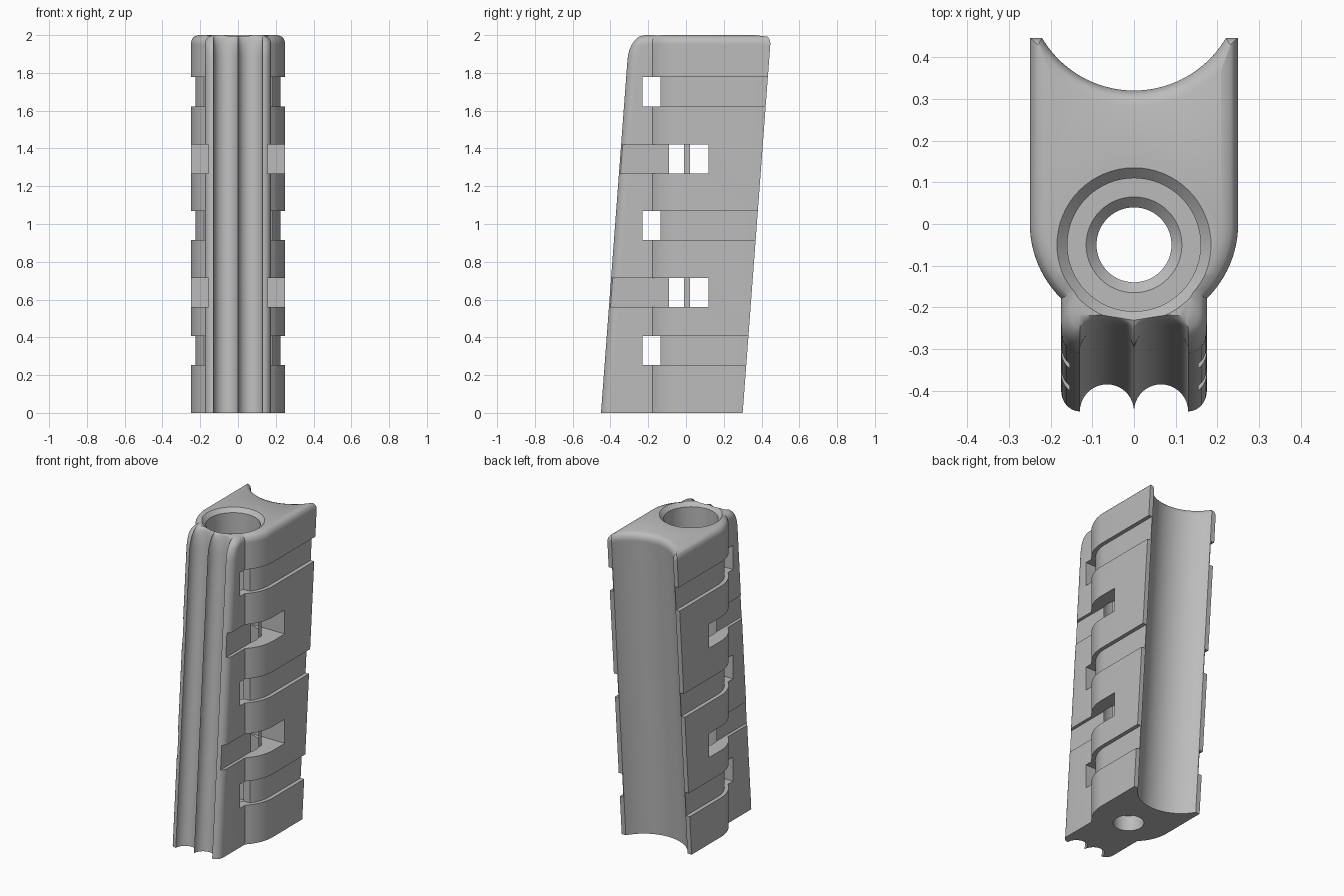
import bpy, bmesh, math

cube = bpy.data.objects.get("Cube")
if cube:
    bpy.data.objects.remove(cube, do_unlink=True)

H = 2.0        # height
LEAN = 0.075   # backward lean of the front and back surfaces per unit of height
SLOT = 0.155   # height of every side slot

grey = bpy.data.materials.new("matte_grey")
grey.use_nodes = True
colour = (0.5, 0.5, 0.5, 1)
grey.diffuse_color = colour
grey.node_tree.nodes["Principled BSDF"].inputs["Base Color"].default_value = colour


def make_object(name, bm):
    bmesh.ops.recalc_face_normals(bm, faces=bm.faces)
    mesh = bpy.data.meshes.new(name)
    bm.to_mesh(mesh)
    bm.free()
    mesh.materials.append(grey)
    obj = bpy.data.objects.new(name, mesh)
    bpy.context.collection.objects.link(obj)
    return obj


def arc(cx, cy, rx, ry, a0, a1, n):
    angles = [math.radians(a0 + (a1 - a0) * i / n) for i in range(n + 1)]
    return [(cx + rx * math.cos(a), cy + ry * math.sin(a)) for a in angles]


def skin(bm, rings):
    """Join rings of equal length with quads and cap both ends."""
    loops = [[bm.verts.new(p) for p in ring] for ring in rings]
    n = len(loops[0])
    for low, high in zip(loops, loops[1:]):
        for i in range(n):
            j = (i + 1) % n
            bm.faces.new((low[i], low[j], high[j], high[i]))
    bm.faces.new(loops[0])
    bm.faces.new(loops[-1])


def rounding(z, height, amount):
    """Inset of an elliptical fillet that ends at the top."""
    t = max(0.0, (z - (H - height)) / height)
    return amount * (1 - math.sqrt(max(0.0, 1 - t * t)))


def section(z):
    """Horizontal outline of the grip at height z."""
    side = rounding(z, 0.05, 0.04)
    front = rounding(z, 0.13, 0.08)
    lean = LEAN * z
    xs, xf = 0.25 - side, 0.175 - side
    # back tip and concave back channel
    radius, centre = 0.256 + side, 0.43 + lean
    tip = min(0.30 + lean - side, centre - math.sqrt(radius ** 2 - (xs - 0.003) ** 2))
    half = math.degrees(math.acos((centre - tip) / radius))
    channel = arc(0, centre, radius, radius, -90, -90 + half, 20)
    # straight side, then round shoulder into the narrower front
    shoulder = math.degrees(math.acos(xf / xs))
    pts = channel + [(xs, tip)] + arc(0, 0, xs, xs, 0, -shoulder, 12)
    # rounded outer lobe and finger flute
    yf = -0.45 + lean + front
    pts += arc(0.13, yf + 0.05, xf - 0.13, 0.05, 0, -90, 8)
    pts += arc(0.065, yf, 0.065, 0.065 - 0.8 * front, 0, 180, 18)[1:]
    mirrored = [(-x, y) for x, y in reversed(pts[1:-1])]
    return [(x, y, z) for x, y in pts + mirrored]


# main grip body
levels = [0, H - 0.13] + [H - 0.13 * (1 - i / 8) for i in range(1, 5)]
levels += [H - 0.05 * math.cos(math.radians(a)) for a in range(0, 91, 10)]
bm = bmesh.new()
skin(bm, [section(z) for z in sorted(levels)])
body = make_object("grip_body", bm)


# side slots: through windows joined to grooves
def prism(bm, outline, z):
    outline = outline + [(-x, y) for x, y in reversed(outline)]
    skin(bm, [[(x, y, h) for x, y in outline] for h in (z, z + SLOT)])


rear_end = math.degrees(math.asin(0.135 / 0.225))
rear = [(0.4, -0.23), (0.4, 0.6), (0.225, 0.6)] + arc(0, 0, 0.225, 0.225, 0, -rear_end, 10)
fore = [(0.4, 0.12), (0.4, -0.6), (0.155, -0.6), (0.155, 0.02)]
bm = bmesh.new()
for z in (0.253, 0.915, 1.622):
    prism(bm, rear, z)
for z in (0.56, 1.267):
    prism(bm, fore, z)
slots = make_object("slot_cutter", bm)

# stepped vertical bore with a chamfered mouth
bm = bmesh.new()
bore_profile = [(0.09, -0.1), (0.09, 0.1), (0.115, 0.125), (0.16, 0.125),
                (0.16, H - 0.025), (0.185, H), (0.185, H + 0.1)]
skin(bm, [[(x, y, z) for x, y in arc(0, -0.05, r, r, 0, 354.375, 63)] for r, z in bore_profile])
bore = make_object("bore_cutter", bm)

bpy.context.view_layer.objects.active = body
for cutter in (slots, bore):
    cutter.hide_render = True
    cut = body.modifiers.new(cutter.name, 'BOOLEAN')
    cut.operation = 'DIFFERENCE'
    cut.solver = 'EXACT'
    cut.object = cutter
    bpy.ops.object.modifier_apply(modifier=cut.name)
    bpy.data.objects.remove(cutter, do_unlink=True)

bpy.ops.object.select_all(action='DESELECT')
body.select_set(True)
bpy.ops.object.shade_smooth_by_angle(angle=math.radians(30))
